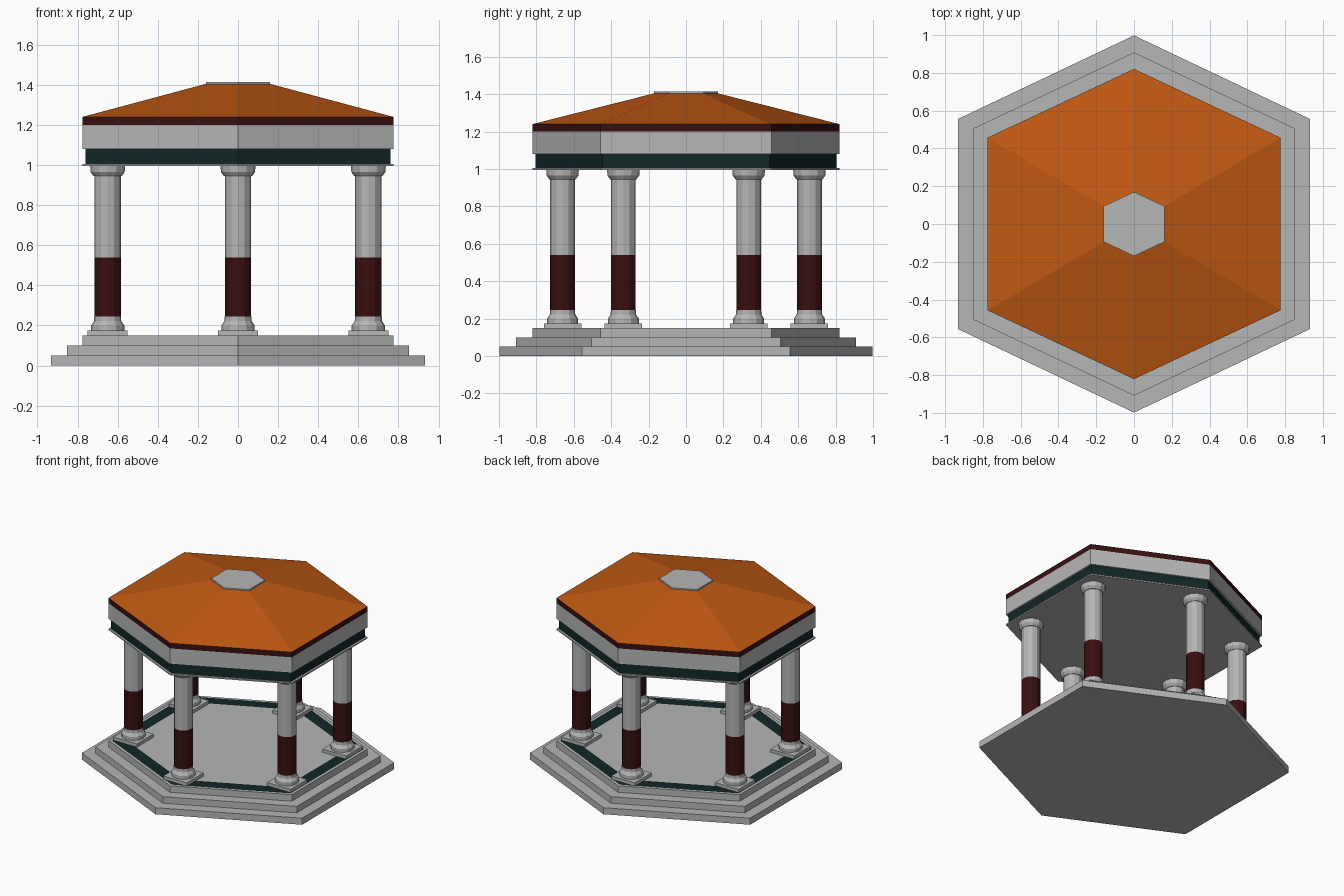
import bpy, bmesh
from math import cos, sin, pi

cube = bpy.data.objects.get("Cube")
if cube:
    bpy.data.objects.remove(cube, do_unlink=True)


def material(name, rgb):
    m = bpy.data.materials.new(name)
    m.use_nodes = True
    m.diffuse_color = (*rgb, 1)
    m.node_tree.nodes["Principled BSDF"].inputs["Base Color"].default_value = (*rgb, 1)
    return m


STONE = material("pale stone", (0.46, 0.47, 0.465))
ROOF = material("orange roof", (0.53, 0.10, 0.006))
RED = material("dark red paint", (0.04, 0.005, 0.005))
GREEN = material("dark green paint", (0.006, 0.02, 0.021))


def hexagon(z, offset=0.0, scale=1.0):
    """Stretched hexagon ring, moved outwards by offset or scaled."""
    x, y, tip = 0.775 + offset, 0.457 + 0.63 * offset, 0.821 + 1.13 * offset
    outline = [(0, -tip), (x, -y), (x, y), (0, tip), (-x, y), (-x, -y)]
    return [(a * scale, b * scale, z) for a, b in outline]


def circle(z, radius, sides=12):
    return [(radius * cos(2 * pi * i / sides), radius * sin(2 * pi * i / sides), z)
            for i in range(sides)]


def square(z, half):
    return [(-half, -half, z), (half, -half, z), (half, half, z), (-half, half, z)]


def loft(name, rings, materials, bands=None, location=(0, 0, 0)):
    """Closed solid through the rings; bands gives a material index per strip."""
    bm = bmesh.new()
    loops = [[bm.verts.new(p) for p in ring] for ring in rings]
    n = len(loops[0])
    for k, (low, high) in enumerate(zip(loops, loops[1:])):
        for i in range(n):
            j = (i + 1) % n
            face = bm.faces.new((low[i], low[j], high[j], high[i]))
            face.material_index = bands[k] if bands else 0
    bm.faces.new(loops[0][::-1])
    bm.faces.new(loops[-1])
    mesh = bpy.data.meshes.new(name)
    bm.to_mesh(mesh)
    bm.free()
    for m in materials:
        mesh.materials.append(m)
    obj = bpy.data.objects.new(name, mesh)
    obj.location = location
    bpy.context.collection.objects.link(obj)
    return obj


# Stepped base, the top step inlaid with a green border
loft("lower_step", [hexagon(0, 0.157), hexagon(0.05, 0.157)], [STONE])
loft("middle_step", [hexagon(0.05, 0.077), hexagon(0.10, 0.077)], [STONE])
loft("floor_step", [hexagon(0.10), hexagon(0.15), hexagon(0.15, -0.02),
                    hexagon(0.15, -0.11)], [STONE, GREEN], [0, 0, 1])

# Columns: plinth, moulded base, painted shaft and capital
BASE = [(0.175, 0.083), (0.20, 0.083), (0.222, 0.068), (0.245, 0.067)]
SHAFT = [(0.245, 0.066), (0.54, 0.066), (0.95, 0.066)]
CAPITAL = [(0.945, 0.070), (0.965, 0.085), (0.995, 0.087)]
for i, (x, y) in enumerate([(0, -0.66), (0.65, -0.335), (0.65, 0.335),
                            (0, 0.66), (-0.65, 0.335), (-0.65, -0.335)], 1):
    spot = (x, y, 0)
    loft(f"plinth_{i}", [square(0.15, 0.1), square(0.175, 0.1)], [STONE], location=spot)
    loft(f"column_base_{i}", [circle(*p) for p in BASE], [STONE], location=spot)
    loft(f"column_shaft_{i}", [circle(*p) for p in SHAFT], [RED, STONE], [0, 1], spot)
    loft(f"capital_{i}", [circle(*p) for p in CAPITAL], [STONE], location=spot)

# Entablature
loft("ceiling_plate", [hexagon(0.995), hexagon(1.005)], [STONE])
loft("green_beam", [hexagon(1.005, -0.015), hexagon(1.08, -0.015)], [GREEN])
loft("frieze", [hexagon(1.08), hexagon(1.20)], [STONE])

# Roof with red eaves and a flat cap
loft("roof", [hexagon(1.20), hexagon(1.24), hexagon(1.405, scale=0.205)],
     [RED, ROOF], [0, 1])
loft("roof_cap", [hexagon(1.405, scale=0.207), hexagon(1.415, scale=0.207)], [STONE])
